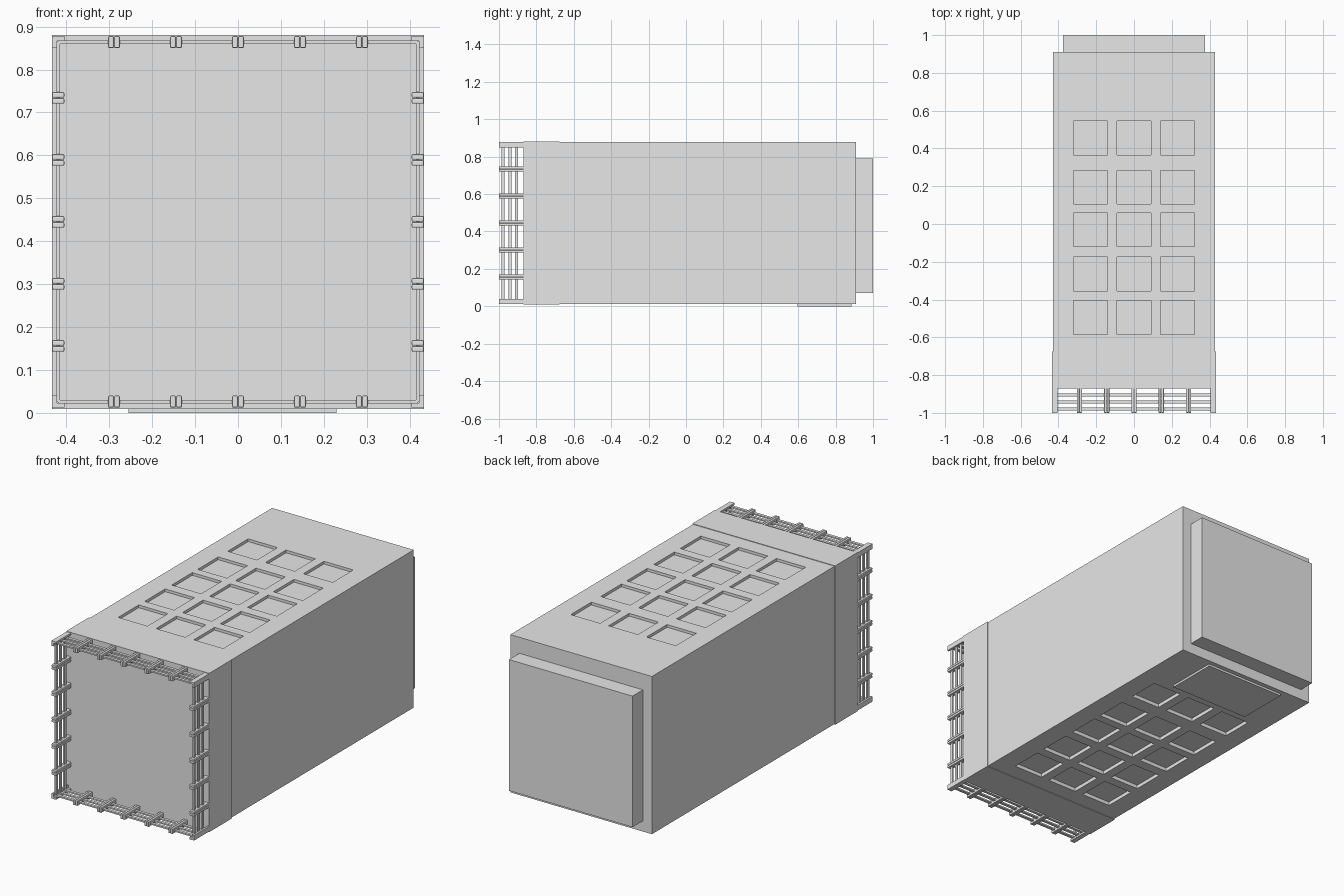
import bpy, bmesh
from math import pi
from mathutils import Matrix, Vector

cube = bpy.data.objects.get("Cube")
if cube:
    bpy.data.objects.remove(cube, do_unlink=True)

grey = bpy.data.materials.new("plain_grey")
grey.use_nodes = True
grey.diffuse_color = (0.8, 0.8, 0.8, 1)
grey.node_tree.nodes["Principled BSDF"].inputs["Base Color"].default_value = (0.8, 0.8, 0.8, 1)

MID = 0.445      # height of the long axis
FRONT = -0.87    # front face of the body


def add_box(bm, low, high, matrix=Matrix()):
    """Add an axis-aligned box between two corners, then move it by matrix."""
    low, high = Vector(low), Vector(high)
    place = Matrix.Translation((low + high) / 2) @ Matrix.Diagonal((*(high - low), 1))
    return bmesh.ops.create_cube(bm, size=1, matrix=matrix @ place)["verts"]


def finish(name, bm):
    mesh = bpy.data.meshes.new(name)
    bm.to_mesh(mesh)
    bm.free()
    mesh.materials.append(grey)
    obj = bpy.data.objects.new(name, mesh)
    bpy.context.collection.objects.link(obj)
    return obj


def box(name, low, high):
    bm = bmesh.new()
    add_box(bm, low, high)
    return finish(name, bm)


# Main body with a grid of square recesses on top and underside
columns = [-0.23, 0, 0.23]
rows = [-0.495, -0.265, -0.03, 0.195, 0.455]
half = 0.089
bm = bmesh.new()
add_box(bm, (-0.43, FRONT + 0.01, 0.012), (0.43, 0.91, 0.878))
for axis, centres in ((Vector((1, 0, 0)), columns), (Vector((0, 1, 0)), rows)):
    for c in centres:
        for edge in (c - half, c + half):
            geom = bm.verts[:] + bm.edges[:] + bm.faces[:]
            bmesh.ops.bisect_plane(bm, geom=geom, plane_co=axis * edge, plane_no=axis)
bm.normal_update()


def in_cell(face, direction):
    p = face.calc_center_median()
    return (face.normal.z * direction > 0.9
            and any(abs(p.x - c) < 0.01 for c in columns)
            and any(abs(p.y - r) < 0.01 for r in rows))


for direction, depth in ((1, 0.015), (-1, 0.02)):
    cells = [f for f in bm.faces if in_cell(f, direction)]
    for f in bmesh.ops.extrude_discrete_faces(bm, faces=cells)["faces"]:
        bmesh.ops.translate(bm, verts=f.verts, vec=(0, 0, -direction * depth))
# The extruded lids need the walls that join them to the opening
open_edges = [e for e in bm.edges if e.is_boundary]
if open_edges:
    bmesh.ops.bridge_loops(bm, edges=open_edges)
bmesh.ops.recalc_face_normals(bm, faces=bm.faces[:])
finish("body", bm)

# Collar, rear block and underside plate
box("front_collar", (-0.434, FRONT, 0.009), (0.434, -0.675, 0.881))
box("rear_block", (-0.375, 0.9, 0.07), (0.375, 1, 0.79))
box("underside_plate", (-0.255, 0.595, 0), (0.23, 0.885, 0.013))

# Open frame at the front: one side built once, then turned around the long axis
rails, bars, corners = bmesh.new(), bmesh.new(), bmesh.new()
for quarter in range(4):
    turn = Matrix.Translation((0, 0, MID)) @ Matrix.Rotation(quarter * pi / 2, 4, "Y")
    for y in (-0.979, -0.942, -0.905):
        add_box(rails, (-0.42, y - 0.008, 0.415), (0.42, y + 0.008, 0.423), turn)
    for step in range(-2, 3):
        for side in (-1, 1):
            x = step * 0.1445 + side * 0.007
            add_box(bars, (x - 0.0066, -1, 0.405), (x + 0.0066, FRONT + 0.01, 0.433), turn)
    add_box(corners, (0.405, -1, 0.422), (0.433, FRONT + 0.01, 0.433), turn)
    add_box(corners, (0.422, -1, 0.405), (0.433, FRONT + 0.01, 0.422), turn)
finish("frame_rails", rails)
bar_obj = finish("frame_bars", bars)
finish("frame_corners", corners)

# Softened edges on the paired bars
bevel = bar_obj.modifiers.new("soft_edges", "BEVEL")
bevel.width = 0.003
bevel.segments = 2
